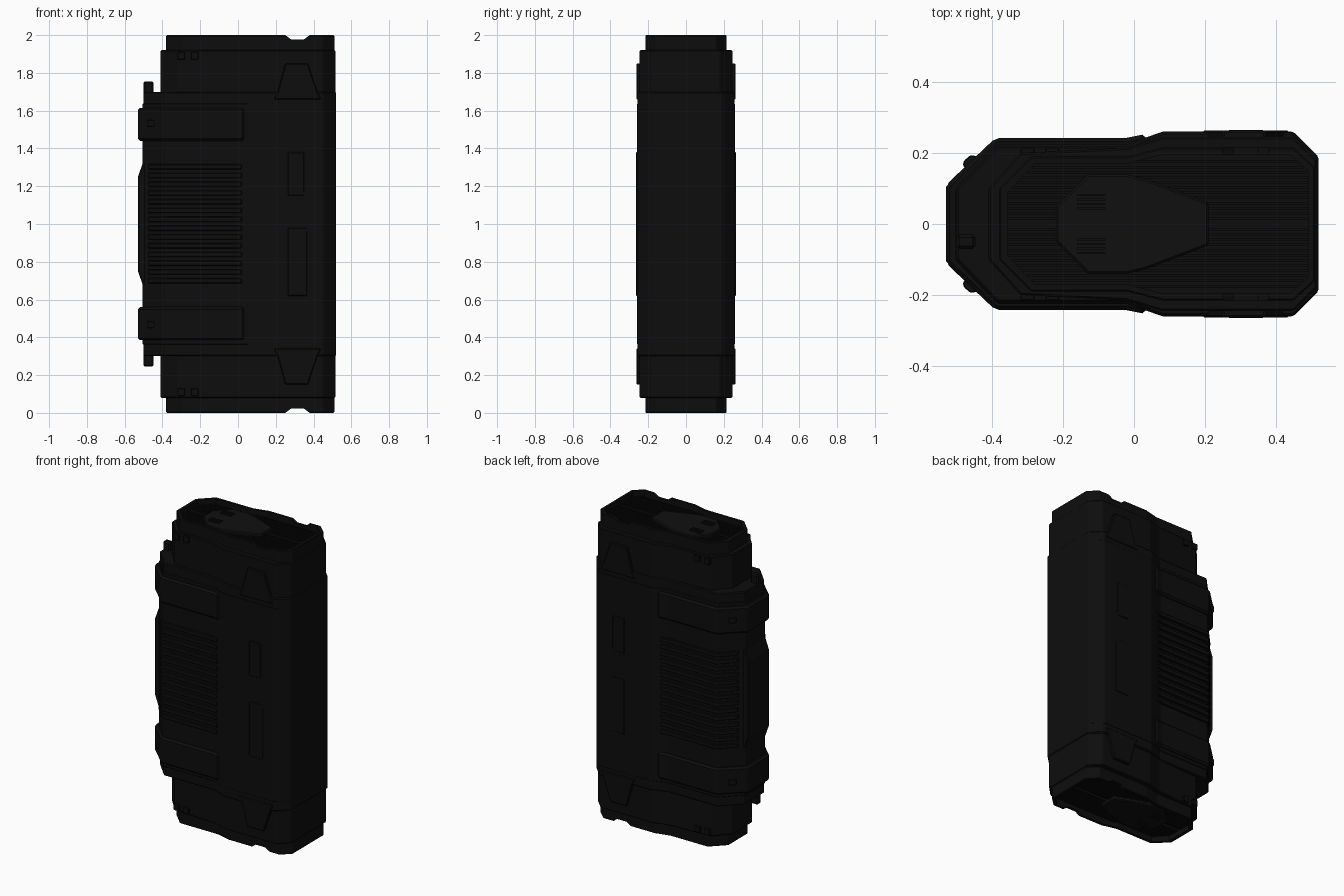
import bpy, bmesh

if "Cube" in bpy.data.objects:
    bpy.data.objects.remove(bpy.data.objects["Cube"])

def material(name, v):
    m = bpy.data.materials.new(name)
    m.diffuse_color = (v, v, v, 1)
    m.use_nodes = True
    m.node_tree.nodes["Principled BSDF"].inputs["Base Color"].default_value = m.diffuse_color
    return m

BLACK = material("black_polymer", 0.004)
PLATE = material("black_plate", 0.005)

def finish(name, bm, mirror=(), bevel=0.0, mat=BLACK, cutters=()):
    """Make an object whose mesh is centred on z = 1."""
    bmesh.ops.recalc_face_normals(bm, faces=bm.faces)
    me = bpy.data.meshes.new(name)
    bm.to_mesh(me)
    bm.free()
    ob = bpy.data.objects.new(name, me)
    bpy.context.collection.objects.link(ob)
    ob.location.z = 1
    me.materials.append(mat)
    if bevel:
        b = ob.modifiers.new("bevel", 'BEVEL')
        b.width, b.segments, b.limit_method = bevel, 1, 'ANGLE'
    for c in cutters:
        d = ob.modifiers.new("cut", 'BOOLEAN')
        d.object, d.solver = c, 'EXACT'
    if mirror:
        m = ob.modifiers.new("mirror", 'MIRROR')
        m.use_axis = ['x' in mirror, 'y' in mirror, 'z' in mirror]
        m.use_mirror_merge = False
    return ob

def add_prism(bm, pts, a, b, axis='z'):
    """Extrude an outline from a to b along z (xy outline) or y (xz outline)."""
    def pos(p, h):
        return (p[0], p[1], h) if axis == 'z' else (p[0], h, p[1])
    lo = [bm.verts.new(pos(p, a)) for p in pts]
    hi = [bm.verts.new(pos(p, b)) for p in pts]
    bm.faces.new(lo)
    bm.faces.new(hi)
    n = len(pts)
    for i in range(n):
        bm.faces.new((lo[i], lo[(i + 1) % n], hi[(i + 1) % n], hi[i]))

def prism(name, pts, a, b, axis='z', **kw):
    bm = bmesh.new()
    add_prism(bm, pts, a, b, axis)
    return finish(name, bm, **kw)

def sym(half):
    """Close a half outline (y > 0) by reflecting it in y."""
    return half + [(x, -y) for x, y in reversed(half)]

def rect(x0, x1, y0, y1):
    return [(x0, y0), (x1, y0), (x1, y1), (x0, y1)]

# main body and its stepped ends
body = [(-.505, .10), (-.385, .225), (-.02, .225), (.08, .26), (.45, .26), (.52, .19)]
prism("main_body", sym(body), -.64, .64, bevel=.006)
shoulder = [(-.50, .10), (-.385, .22), (-.02, .22), (.08, .258), (.45, .258), (.52, .19)]
prism("body_shoulder", sym(shoulder), .60, .70, mirror='z', bevel=.006)
rear_cut = [(-.41, .1), (-.32, .2), (-.02, .215), (.08, .245), (.45, .245), (.515, .18)]

# end caps with a recessed floor and a notch across the rim
recess = [(-.355, .09), (-.28, .17), (-.02, .17), (.08, .195), (.44, .195), (.49, .15)]
pit = prism("recess_cutter", sym(recess), .95, 1.1)
notch = prism("notch_cutter", [(.25, 1.05), (.25, 1.0), (.28, .978), (.35, .978), (.38, 1.0), (.38, 1.05)],
              -.4, .4, axis='y')
for c in (pit, notch):
    c.hide_render = True
    c.hide_viewport = False
    c.display_type = 'WIRE'
prism("end_collar", sym(rear_cut), .68, .92, mirror='z', bevel=.005)
rim = [(-.38, .1), (-.29, .19), (-.02, .19), (.08, .215), (.45, .215), (.51, .16)]
prism("end_rim", sym(rim), .9, 1.0, mirror='z', bevel=.004, cutters=(pit, notch))
# the recess floor shows the collar top, so close it higher
prism("recess_floor", sym(recess), .90, .955, mirror='z')

# lengthwise ribs on the recess floor
bm = bmesh.new()
for i in range(12):
    y = .012 + i * .0145
    x0 = -.355 if y < .085 else -.355 + (y - .085) * .93
    x1 = .49 if y < .145 else .49 - (y - .145)
    if y > .16:
        x0 = .0
    add_prism(bm, rect(x0, x1, y, y + .007), .95, .968)
finish("recess_ribs", bm, mirror='yz')

# tapered central plate with finger slots
plate = [(-.22, .05), (-.13, .14), (-.02, .14), (.04, .125), (.21, .06)]
prism("centre_plate", sym(plate), .94, .985, mirror='z', bevel=.006, mat=PLATE)
bm = bmesh.new()
for i in range(4):
    y = .04 + i * .013
    add_prism(bm, rect(-.16, -.08, y, y + .006), .984, .99)
finish("plate_ridges", bm, mirror='yz', mat=PLATE)

# tapered tabs running from the body onto each collar
prism("side_tab", [(.19, .66), (.21, .70), (.25, .85), (.37, .85), (.42, .70), (.44, .66)],
      .20, .263, axis='y', mirror='yz', bevel=.005)

# clamp straps around the rear
strap = [(-.53, .11), (-.39, .243), (-.02, .243), (.035, .254)]
prism("clamp_strap", sym(strap), .44, .615, mirror='z', bevel=.012)

# strap bolts on the chamfers
bm = bmesh.new()
add_prism(bm, [(-.482, .165), (-.465, .148), (-.438, .175), (-.443, .192), (-.463, .193), (-.48, .177)],
          .515, .55)
finish("strap_bolt", bm, mirror='yz', bevel=.003)

# rear spine between the straps
spine = [(-.49, -.34), (-.505, -.32), (-.53, -.25), (-.53, .25), (-.505, .32), (-.49, .34)]
prism("rear_spine", spine, -.11, .11, axis='y', bevel=.006)

# rear locating lug
prism("rear_lug", rect(-.50, -.447, -.07, -.03), .66, .755, mirror='z', bevel=.008)

# horizontal grip ribs wrapping the sides and chamfers
bm = bmesh.new()
grip = [(-.475, .148), (-.387, .24), (-.02, .24), (.02, .247)]
for i in range(14):
    z = -.315 + i * .0465
    add_prism(bm, sym(grip), z, z + .028)
finish("grip_ribs", bm, bevel=.004)

# staggered raised side panels
prism("upper_side_panel", rect(.265, .35, .15, .38), .25, .265, axis='y', mirror='y', bevel=.003)
prism("lower_side_panel", [(.265, -.38), (.365, -.38), (.365, -.02), (.265, -.02), (.265, -.14)],
      .25, .265, axis='y', mirror='y', bevel=.003)
prism("panel_spine", rect(.34, .365, -.04, .17), .25, .264, axis='y', mirror='y')

# small square stops on the collar
bm = bmesh.new()
for x in (-.30, -.23):
    add_prism(bm, rect(x - .02, x + .02, .87, .91), .19, .216, axis='y')
finish("collar_stops", bm, mirror='yz', bevel=.003)
